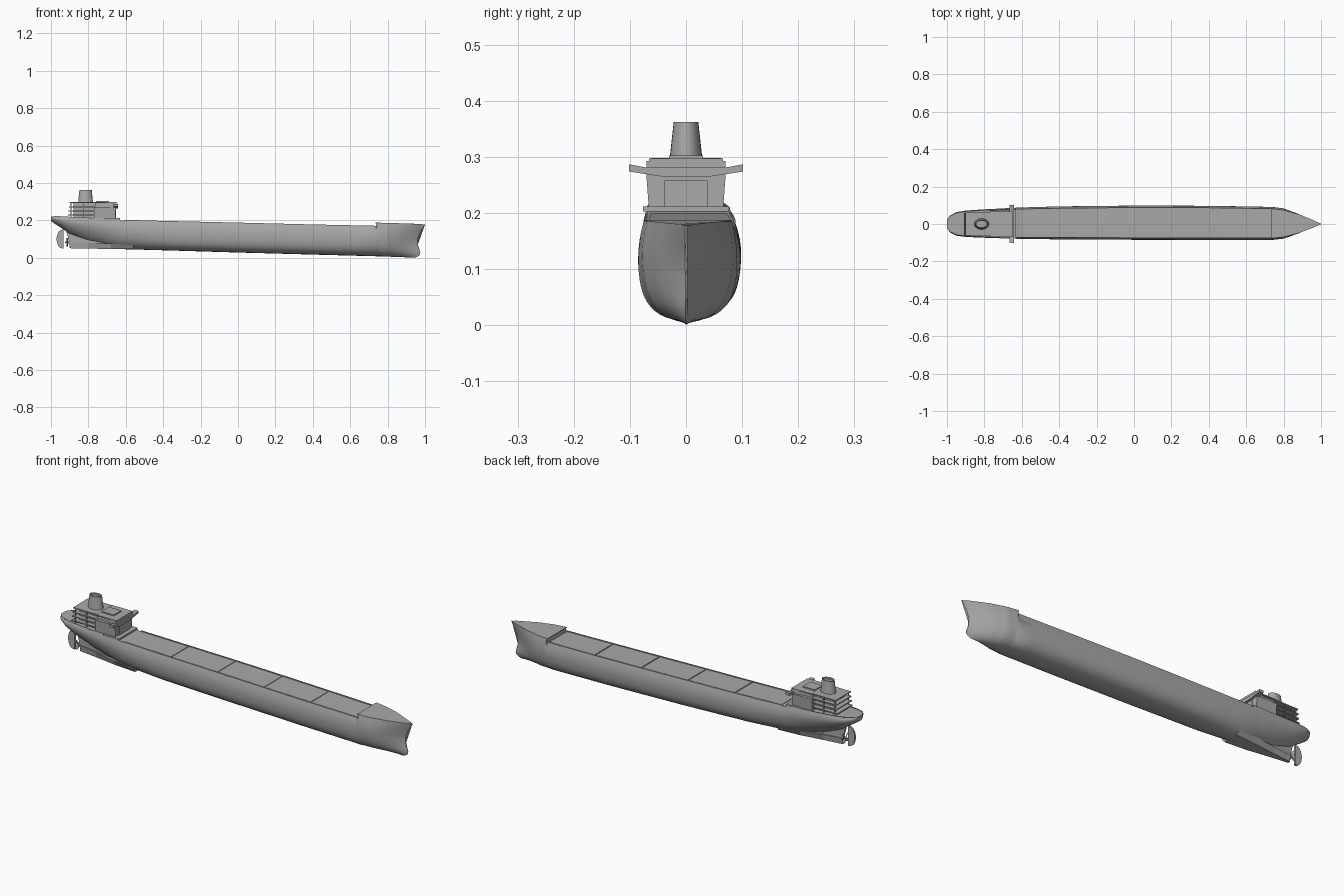
import bpy, bmesh, math
from mathutils import Vector

cube = bpy.data.objects.get("Cube")
if cube:
    bpy.data.objects.remove(cube, do_unlink=True)

grey = bpy.data.materials.new("ship grey")
grey.use_nodes = True
COLOUR = (0.4, 0.4, 0.4, 1)
grey.diffuse_color = COLOUR
grey.node_tree.nodes["Principled BSDF"].inputs["Base Color"].default_value = COLOUR


def finish(bm, name, smooth=None):
    bmesh.ops.remove_doubles(bm, verts=bm.verts, dist=0.00005)
    bmesh.ops.recalc_face_normals(bm, faces=bm.faces)
    mesh = bpy.data.meshes.new(name)
    bm.to_mesh(mesh)
    bm.free()
    mesh.materials.append(grey)
    obj = bpy.data.objects.new(name, mesh)
    bpy.context.collection.objects.link(obj)
    if smooth:
        bpy.ops.object.select_all(action="DESELECT")
        bpy.context.view_layer.objects.active = obj
        obj.select_set(True)
        bpy.ops.object.shade_smooth_by_angle(angle=math.radians(smooth))
    return obj


def loft(name, rings, smooth=None):
    """Skin closed rings of equal length and cap both ends."""
    bm = bmesh.new()
    rows = [[bm.verts.new(p) for p in ring] for ring in rings]
    n = len(rows[0])
    for a, b in zip(rows, rows[1:]):
        for i in range(n):
            j = (i + 1) % n
            bm.faces.new((a[i], a[j], b[j], b[i]))
    bm.faces.new(rows[0])
    bm.faces.new(rows[-1])
    return finish(bm, name, smooth)


def slab(name, outline, low, high):
    """Vertical prism on an xy outline; low and high may be functions of x."""
    h = lambda z, x: z(x) if callable(z) else z
    return loft(name, [[(x, y, h(z, x)) for x, y in outline] for z in (low, high)])


def box(name, x0, x1, half, low, high, y=0):
    return slab(name, [(x0, y - half), (x1, y - half), (x1, y + half), (x0, y + half)], low, high)


def interp(table, x):
    for a, b in zip(table, table[1:]):
        if x <= b[0]:
            u = (x - a[0]) / (b[0] - a[0])
            return [p + (q - p) * u for p, q in zip(a, b)]
    return list(table[-1])


def bend(x):
    return 0.007 * max(0, 1 - x * x)


# Hull stations: x, keel z, deck z, half beam, lower fullness, bilge power
STATIONS = [
    (-1.0, 0.197, 0.222, 0.022, 2.5, 2),
    (-0.985, 0.186, 0.221, 0.045, 2.5, 2),
    (-0.95, 0.163, 0.219, 0.064, 2.4, 1.9),
    (-0.9, 0.128, 0.216, 0.073, 2.0, 1.6),
    (-0.8, 0.085, 0.211, 0.079, 2.0, 1.4),
    (-0.64, 0.047, 0.206, 0.083, 2.8, 1.7),
    (-0.62, 0.046, 0.198, 0.084, 2.9, 1.7),
    (-0.4, 0.04, 0.192, 0.087, 4.2, 2.3),
    (0, 0.028, 0.183, 0.09, 4.5, 2.4),
    (0.4, 0.017, 0.173, 0.09, 4.5, 2.4),
    (0.738, 0.008, 0.166, 0.087, 4.2, 2.3),
    (0.742, 0.008, 0.186, 0.087, 4.2, 2.3),
    (0.8, 0.006, 0.184, 0.08, 3.8, 2.2),
    (0.88, 0.004, 0.182, 0.056, 3.2, 2),
    (0.95, 0.002, 0.179, 0.026, 2.8, 2),
    (1.0, 0, 0.178, 0.002, 2.5, 2),
]
# Stem profile: height fraction, x
STEM = [(0, 0.945), (0.06, 0.97), (0.15, 0.975), (0.35, 0.962), (0.55, 0.96), (0.75, 0.972), (0.9, 0.99), (1, 1.0)]


def deck(x):
    return interp(STATIONS, x)[2]


def half_beam(x):
    # The sides lean inward above the waterline
    return interp(STATIONS, x)[3] * 0.9


def hull_ring(station):
    x, keel, top, beam, full, power = station
    half = []
    for i in range(17):
        t = (i / 16) ** 1.6
        y = beam * (1 - (1 - t) ** full) ** (1 / power)
        y *= 1.02 - 0.12 * max(0, (t - 0.6) / 0.4) ** 2
        px = x
        if x > 0.8:
            px = 0.8 + (x - 0.8) / 0.2 * (interp(STEM, t)[1] - 0.8)
        half.append((px, y, keel + (top - keel) * t))
    left = [(px, bend(px) + y, z) for px, y, z in half]
    right = [(px, bend(px) - y, z) for px, y, z in half]
    return left + right[:0:-1]


rings = []
for a, b in zip(STATIONS, STATIONS[1:]):
    steps = 1 if b[0] - a[0] < 0.03 else 4
    rings += [hull_ring(interp([a, b], a[0] + (b[0] - a[0]) * k / steps)) for k in range(steps)]
rings.append(hull_ring(STATIONS[-1]))
loft("hull", rings, 35)

# Skeg with a ledge running aft below the counter
skeg = []
for x, half, low, high in [(-0.9, 0.01, 0.051, 0.082), (-0.8, 0.024, 0.049, 0.08),
                           (-0.68, 0.046, 0.047, 0.075), (-0.56, 0.06, 0.047, 0.068)]:
    skeg.append([(x, -half, high), (x, -half * 0.7, low), (x, half * 0.7, low), (x, half, high)])
loft("skeg", skeg)
loft("sternpost", [[(-0.9, y * 0.006, 0.075), (-0.92, y * 0.006, 0.15), (-0.8, y * 0.02, 0.14),
                    (-0.7, y * 0.03, 0.07)] for y in (-1, 1)])

# Rudder with a rounded trailing edge
profile = [(-0.932, 0.05), (-0.932, 0.18)]
for k in range(11):
    a = math.radians(90 + 18 * k)
    profile.append((-0.94 + 0.03 * math.cos(a), 0.1 + 0.05 * math.sin(a)))
loft("rudder", [[(x, y, z) for x, z in profile] for y in (-0.005, 0.005)])


def tube(name, rings_data, smooth=40, sides=24):
    """Upright elliptical tube from x, z, x radius, y radius."""
    return loft(name, [[(x + rx * math.cos(k * math.tau / sides), ry * math.sin(k * math.tau / sides), z)
                        for k in range(sides)] for x, z, rx, ry in rings_data], smooth)


# Propeller: hub and four twisted blades
PROP = Vector((-0.913, 0, 0.083))
loft("propeller_hub", [[PROP + Vector((dx, r * math.cos(k * math.tau / 12), r * math.sin(k * math.tau / 12)))
                        for k in range(12)] for dx, r in [(-0.012, 0.003), (0, 0.006), (0.016, 0.007)]], 40)
for n in range(4):
    a = n * math.tau / 4 + math.pi / 4
    out = Vector((0, math.cos(a), math.sin(a)))
    chord = Vector((0.5, -math.sin(a), math.cos(a))).normalized()
    loft(f"propeller_blade_{n + 1}", [[PROP + out * r + chord * c + Vector((t, 0, 0))
         for c, t in [(-w, -0.001), (w, -0.001), (w, 0.001), (-w, 0.001)]]
         for r, w in [(0.004, 0.004), (0.018, 0.01), (0.029, 0.005)]])


# Strips that follow the deck edge
def deck_strip(name, x0, x1, side, height):
    strip = []
    for k in range(13):
        x = x0 + (x1 - x0) * k / 12
        z = deck(x)
        y = half_beam(x)
        strip.append([(x, bend(x) + side * (y - d), z + h)
                      for d, h in [(0, -0.002), (0, height), (0.003, height), (0.003, -0.002)]])
    loft(name, strip)


for label, side in (("left", 1), ("right", -1)):
    deck_strip(f"{label}_bulwark", -0.61, 0.737, side, 0.005)
    deck_strip(f"{label}_poop_rail", -0.985, -0.65, side, 0.003)

# Cargo hatch covers with seams between them
for n in range(5):
    x0 = -0.6 + n * 0.267
    x1 = x0 + 0.262
    outline = [(x, bend(x) + s * (half_beam(x) - 0.008)) for x, s in ((x0, -1), (x1, -1), (x1, 1), (x0, 1))]
    slab(f"hatch_cover_{n + 1}", outline, lambda x: deck(x) - 0.001, lambda x: deck(x) + 0.003)

# Forecastle deck plate overhanging its after edge
xs = [0.735, 0.8, 0.88, 0.95, 0.985]
edge = [(x, bend(x) - half_beam(max(x, 0.743))) for x in xs]
edge += [(x, bend(x) + half_beam(max(x, 0.743))) for x in reversed(xs)]
slab("forecastle_deck", edge, lambda x: deck(max(x, 0.743)) - 0.002, lambda x: deck(max(x, 0.743)) + 0.002)

# Poop front and accommodation block
box("poop_front_deck", -0.72, -0.63, 0.077, 0.203, 0.212)
loft("bridge_block", [[(x, y, z) for x, y in ((-0.77, -w), (-0.655, -w), (-0.655, w), (-0.77, w))]
                      for w, z in ((0.066, 0.205), (0.071, 0.272))])
box("front_panel", -0.656, -0.652, 0.038, 0.212, 0.258)

# Bridge wings, tapered underneath
wing = [(-0.102, 0.274), (-0.035, 0.264), (0.035, 0.264), (0.102, 0.274), (0.102, 0.287),
        (0.07, 0.281), (-0.07, 0.281), (-0.102, 0.287)]
loft("bridge_wings", [[(x, y, z) for y, z in wing] for x in (-0.665, -0.642)])
loft("wheelhouse", [[(x, y, z) for x, y in ((-0.765, -w), (-0.72, -w), (-0.65, -0.07), (-0.65, 0.07), (-0.72, w), (-0.765, w))]
                    for w, z in ((0.055, 0.27), (0.055, 0.293))])
box("wheelhouse_roof", -0.77, -0.65, 0.066, 0.292, 0.297)
box("roof_locker", -0.76, -0.69, 0.03, 0.296, 0.303)

# Open after decks around the engine casing
box("engine_casing", -0.88, -0.76, 0.04, 0.205, 0.298)
for n, z in enumerate((0.226, 0.248, 0.27, 0.293)):
    box(f"after_deck_{n + 1}", -0.91 + 0.003 * n, -0.765, 0.062, z, z + 0.005)
for y in (-0.055, 0.055):
    for x in (-0.895, -0.83):
        box("deck_post", x, x + 0.004, 0.002, 0.21, 0.295, y)

# Tapered funnel with a recessed top
tube("funnel", [(-0.815, 0.29, 0.04, 0.03), (-0.815, 0.362, 0.033, 0.022),
                (-0.815, 0.362, 0.028, 0.017), (-0.815, 0.352, 0.028, 0.017)])
